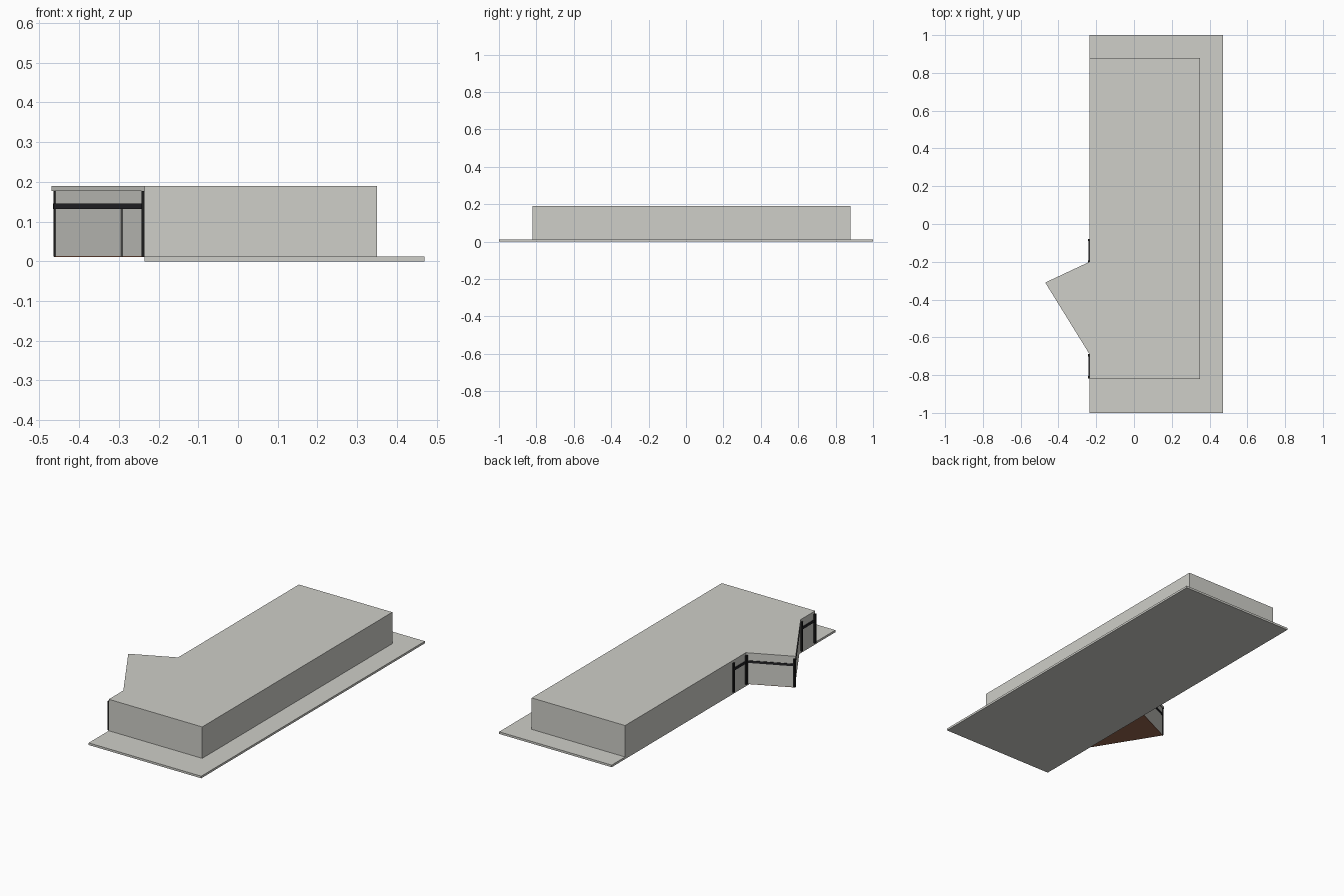
import bpy
import bmesh
import math
from mathutils import Vector

if "Cube" in bpy.data.objects:
    bpy.data.objects.remove(bpy.data.objects["Cube"])


def material(name, rgb):
    m = bpy.data.materials.new(name)
    m.diffuse_color = (*rgb, 1.0)
    m.use_nodes = True
    m.node_tree.nodes["Principled BSDF"].inputs["Base Color"].default_value = m.diffuse_color
    return m


CONCRETE = material("pale_concrete", (0.62, 0.62, 0.58))
BLACK = material("black_frame", (0.012, 0.012, 0.012))
CHARCOAL = material("charcoal_rail", (0.018, 0.018, 0.021))
BROWN = material("brown_floor", (0.30, 0.13, 0.075))
SEAM = material("door_seam_grey", (0.13, 0.13, 0.125))


def prism(name, outline, z0, z1, mat):
    """Extrude a plan outline from z0 up to z1."""
    bm = bmesh.new()
    face = bm.faces.new([bm.verts.new((x, y, z0)) for x, y in outline])
    ext = bmesh.ops.extrude_face_region(bm, geom=[face], use_keep_orig=True)
    verts = [g for g in ext["geom"] if isinstance(g, bmesh.types.BMVert)]
    bmesh.ops.translate(bm, verts=verts, vec=(0, 0, z1 - z0))
    bmesh.ops.recalc_face_normals(bm, faces=bm.faces)
    mesh = bpy.data.meshes.new(name)
    bm.to_mesh(mesh)
    bm.free()
    mesh.materials.append(mat)
    obj = bpy.data.objects.new(name, mesh)
    bpy.context.collection.objects.link(obj)
    return obj


def block(name, x0, x1, y0, y1, z0, z1, mat):
    return prism(name, [(x0, y0), (x1, y0), (x1, y1), (x0, y1)], z0, z1, mat)


def beam(name, p, q, z0, z1, thick, mat):
    """Upright strip running in plan from p to q."""
    p, q = Vector(p), Vector(q)
    d = (q - p).normalized()
    n = Vector((-d.y, d.x)) * thick / 2
    return prism(name, [p + n, q + n, q - n, p - n], z0, z1, mat)


BASE, SOFFIT, ROOF = 0.012, 0.177, 0.19
WALL_X = -0.235

# Ground slab and main hall
block("ground_slab", WALL_X, 0.47, -1, 1, 0, BASE, CONCRETE)
block("main_hall", WALL_X, 0.35, -0.82, 0.88, BASE, ROOF, CONCRETE)

# Angled entrance bay: floor, walls and roof
A, T, B = (WALL_X, -0.205), (-0.463, -0.312), (WALL_X, -0.68)
prism("entrance_floor", [A, T, B], 0.011, 0.0135, BROWN)
prism("entrance_walls", [A, T, B], 0.0125, SOFFIT, CONCRETE)
prism("entrance_roof", [(WALL_X, -0.2), (-0.47, -0.31), (WALL_X, -0.69)],
      SOFFIT, ROOF, CONCRETE)

# Rails around the bay and on the hall wall beside it
rails = [(A, T), (T, B),
         ((-0.2375, -0.08), (-0.2375, -0.2)),
         ((-0.2375, -0.69), (-0.2375, -0.815))]
for i, (p, q) in enumerate(rails):
    beam(f"window_rail_{i + 1}", p, q, 0.132, 0.145, 0.006, CHARCOAL)

# Black posts
block("tip_post", -0.465, -0.455, -0.318, -0.307, BASE, SOFFIT, BLACK)
for i, y in enumerate((-0.085, -0.2, -0.695, -0.812)):
    block(f"wall_post_{i + 1}", -0.243, -0.233, y - 0.006, y + 0.006,
          BASE, SOFFIT, BLACK)

# Door seam below the rail on the long entrance face
b, t = Vector(B), Vector(T)
beam("door_seam", b.lerp(t, 0.247), b.lerp(t, 0.261), BASE, 0.132, 0.002, SEAM)
